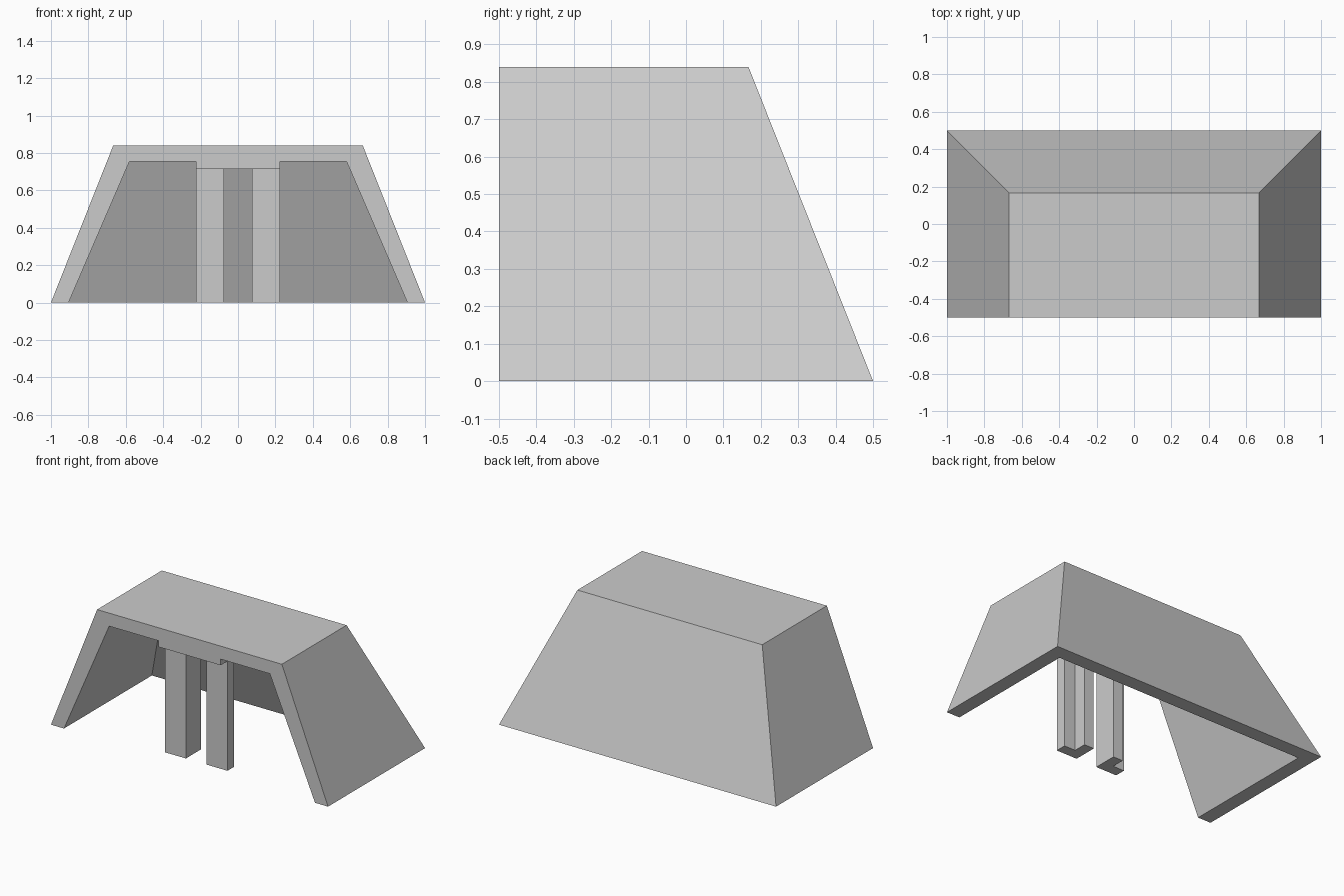
import bpy
import bmesh

cube = bpy.data.objects.get("Cube")
if cube:
    bpy.data.objects.remove(cube, do_unlink=True)

grey = bpy.data.materials.new("plain grey")
grey.use_nodes = True
colour = (0.6, 0.6, 0.6, 1)
grey.diffuse_color = colour
grey.node_tree.nodes["Principled BSDF"].inputs["Base Color"].default_value = colour

FRONT = -0.5


def finish(name, bm):
    bmesh.ops.recalc_face_normals(bm, faces=bm.faces)
    mesh = bpy.data.meshes.new(name)
    bm.to_mesh(mesh)
    bm.free()
    mesh.materials.append(grey)
    obj = bpy.data.objects.new(name, mesh)
    bpy.context.collection.objects.link(obj)
    return obj


def prism(name, outline, z0, z1):
    """Extrude a plan outline from z0 up to z1."""
    bm = bmesh.new()
    base = bm.faces.new([bm.verts.new((x, y, z0)) for x, y in outline])
    top = bmesh.ops.extrude_face_region(bm, geom=[base])["geom"]
    for v in top:
        if isinstance(v, bmesh.types.BMVert):
            v.co.z = z1
    return finish(name, bm)


def path(bm, half_width, back, z):
    """Front left, back left, back right, front right at one level."""
    plan = [(-half_width, FRONT), (-half_width, back),
            (half_width, back), (half_width, FRONT)]
    return [bm.verts.new((x, y, z)) for x, y in plan]


# Shell: sloped sides and back, flat roof, open front and floor
bm = bmesh.new()
outer_low = path(bm, 1.0, 0.5, 0)
outer_top = path(bm, 0.667, 0.167, 0.84)
inner_low = path(bm, 0.906, 0.406, 0)
inner_top = path(bm, 0.58, 0.08, 0.755)
for low, high in ((outer_low, outer_top), (inner_low, inner_top),
                  (outer_low, inner_low)):
    for i in range(3):
        bm.faces.new((low[i], low[i + 1], high[i + 1], high[i]))
bm.faces.new(outer_top)
bm.faces.new(inner_top)
# Front rim
for i in (0, 3):
    bm.faces.new((outer_low[i], outer_top[i], inner_top[i], inner_low[i]))
bm.faces.new((outer_top[0], outer_top[3], inner_top[3], inner_top[0]))
finish("shell", bm)

# Plate under the roof that carries the posts
w = 0.225
prism("lintel", [(-w, FRONT), (w, FRONT), (w, -0.205), (-w, -0.205)], 0.715, 0.755)

# L-shaped posts, mirrored about the doorway
for side, name in ((-1, "right_post"), (1, "left_post")):
    outline = [(0.075, -0.43), (w, -0.43), (w, -0.36),
               (0.145, -0.36), (0.145, -0.275), (0.075, -0.275)]
    prism(name, [(side * x, y) for x, y in outline], 0, 0.715)
